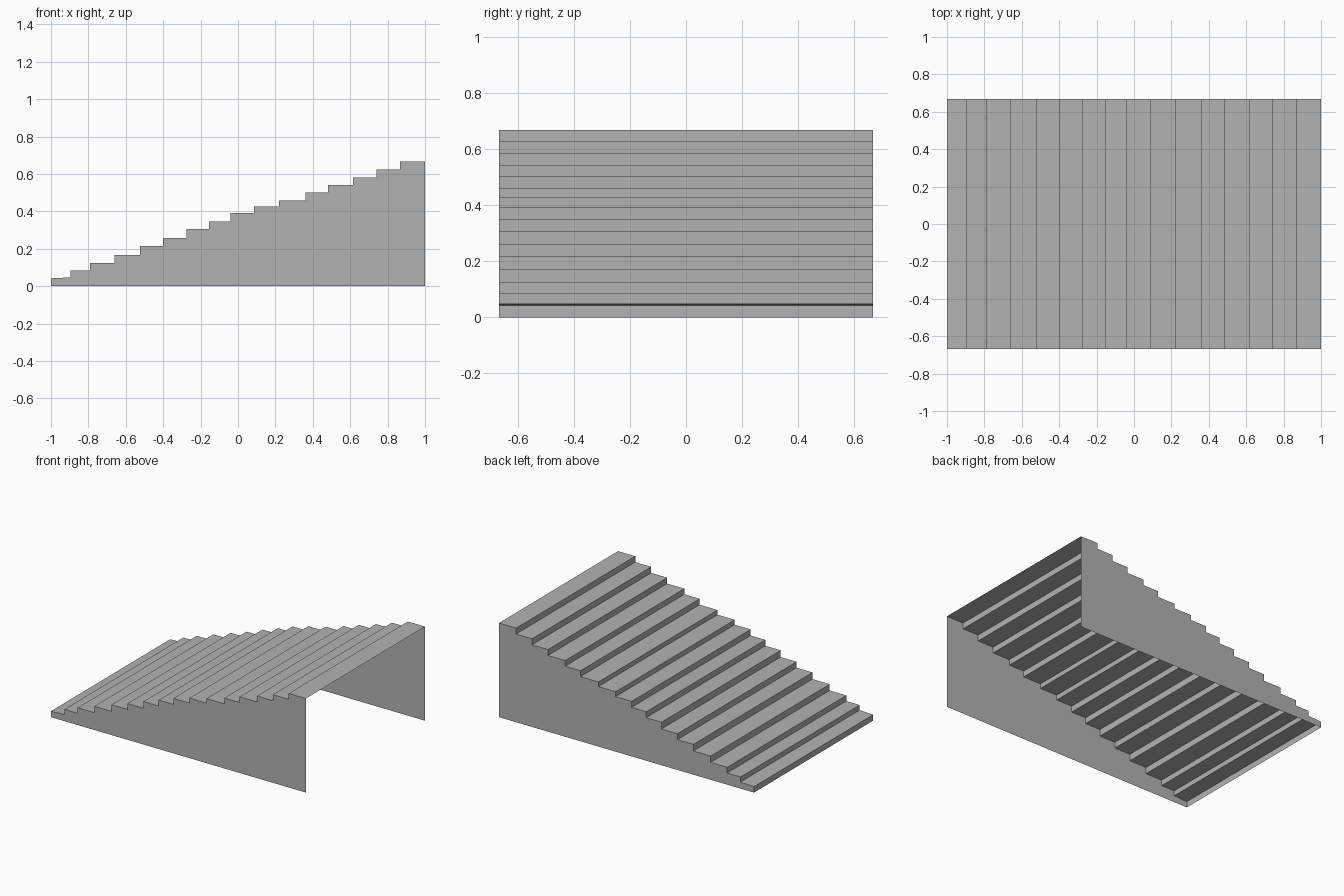
import bpy
import bmesh

cube = bpy.data.objects.get("Cube")
if cube:
    bpy.data.objects.remove(cube, do_unlink=True)

HALF_WIDTH = 0.667

# Material
grey = bpy.data.materials.new("plain grey")
grey.use_nodes = True
colour = (0.45, 0.45, 0.45, 1.0)
grey.diffuse_color = colour
grey.node_tree.nodes["Principled BSDF"].inputs["Base Color"].default_value = colour

# Stepped profile: riser positions and tread heights
risers = [-1, -0.895, -0.79, -0.66, -0.525, -0.4, -0.275, -0.155, -0.04,
          0.085, 0.22, 0.36, 0.48, 0.615, 0.74, 0.865, 1]
treads = [0.042, 0.083, 0.123, 0.168, 0.215, 0.257, 0.305, 0.347,
          0.39, 0.425, 0.458, 0.5, 0.54, 0.582, 0.625, 0.667]

profile = [(risers[0], 0)]
for start, end, height in zip(risers, risers[1:], treads):
    profile += [(start, height), (end, height)]
# The lowest tread tilts up slightly
profile[2] = (risers[1], 0.047)


def make_object(name, build):
    bm = bmesh.new()
    build(bm)
    mesh = bpy.data.meshes.new(name)
    bm.to_mesh(mesh)
    bm.free()
    mesh.materials.append(grey)
    obj = bpy.data.objects.new(name, mesh)
    bpy.context.collection.objects.link(obj)
    return obj


# Treads and risers as one folded sheet, open below and at the tall end
def build_steps(bm):
    front = [bm.verts.new((x, -HALF_WIDTH, z)) for x, z in profile]
    back = [bm.verts.new((x, HALF_WIDTH, z)) for x, z in profile]
    for i in range(len(profile) - 1):
        bm.faces.new((front[i], front[i + 1], back[i + 1], back[i]))


# Thin side wall following the steps, facing outward
def build_wall(side):
    def build(bm):
        outline = profile + [(risers[-1], 0)]
        if side < 0:
            outline = outline[::-1]
        bm.faces.new([bm.verts.new((x, side * HALF_WIDTH, z)) for x, z in outline])
    return build


make_object("steps", build_steps)
make_object("front_side_wall", build_wall(-1))
make_object("back_side_wall", build_wall(1))
